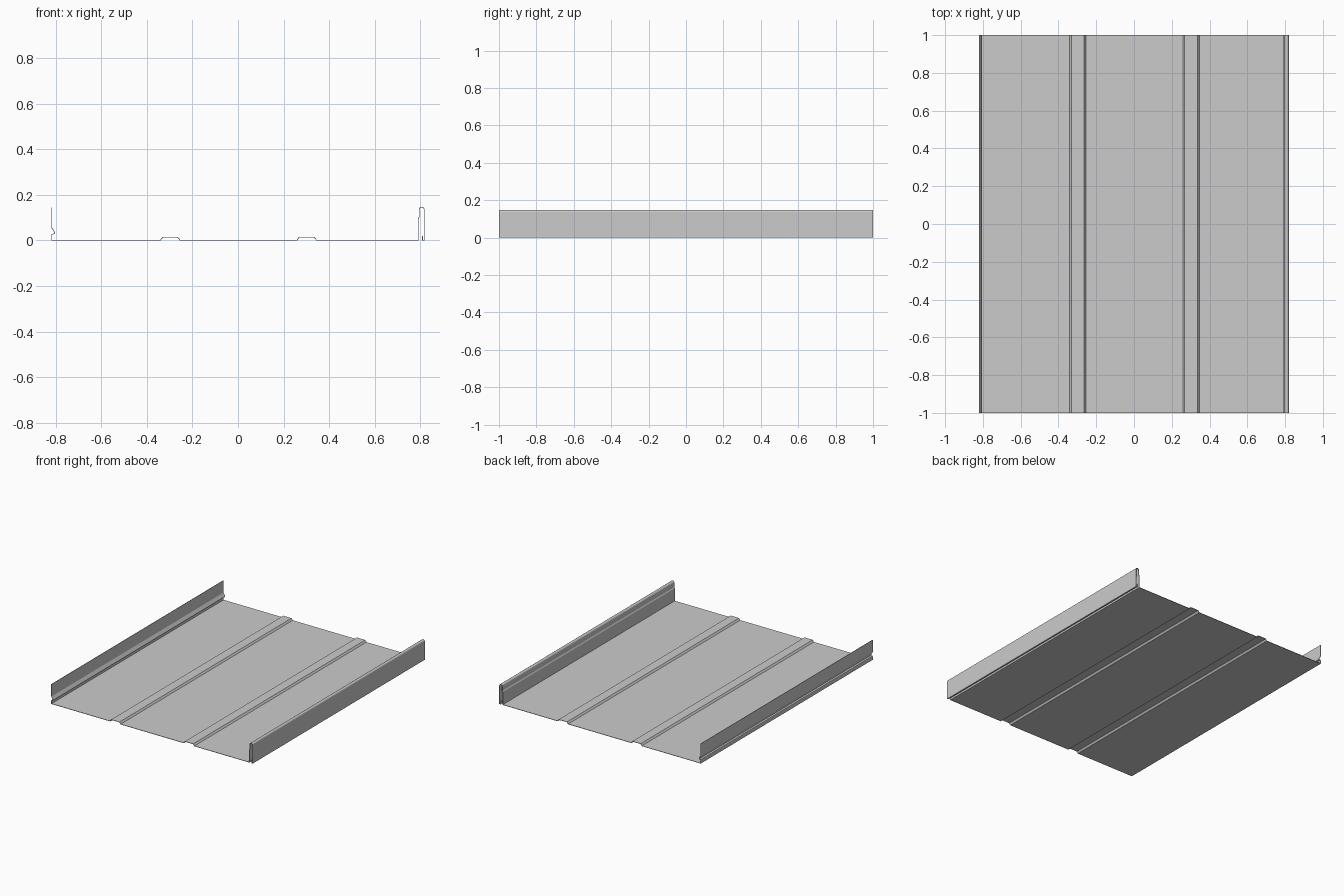
import bpy, bmesh, math

if "Cube" in bpy.data.objects:
    bpy.data.objects.remove(bpy.data.objects["Cube"])

T = 0.003          # sheet thickness
H = T / 2          # the centre line sits half a thickness off the ground


def rib(cx):
    """Shallow stiffening rib across the pan."""
    return [(cx - 0.043, H), (cx - 0.033, 0.0145), (cx + 0.033, 0.0145), (cx + 0.043, H)]


def arc(cx, cz, r, a0, a1, n):
    """Points on a circular bend, angles in degrees."""
    return [(cx + r * math.cos(math.radians(a0 + (a1 - a0) * i / n)),
             cz + r * math.sin(math.radians(a0 + (a1 - a0) * i / n))) for i in range(n + 1)]


# left upright leg with its inward snap groove
left_leg = [(-0.8185, 0.146), (-0.8185, 0.056), (-0.806, 0.036), (-0.806, 0.030),
            (-0.8175, 0.027), (-0.8185, 0.024), (-0.8185, H)]

# flat pan with two ribs
pan = rib(-0.298) + rib(0.302)

# right seam: riser with small step, rounded top, outer leg and hem turned up inside
right_seam = [(0.792, H), (0.792, 0.095), (0.7965, 0.103)]
right_seam += arc(0.8075, 0.1355, 0.011, 180, 0, 8)
right_seam += [(0.8185, H), (0.8105, H), (0.8105, 0.020)]

profile = left_leg + pan + right_seam

# sweep the folded profile along the panel length
bm = bmesh.new()
verts = [bm.verts.new((x, -1, z)) for x, z in profile]
edges = [bm.edges.new(pair) for pair in zip(verts, verts[1:])]
swept = bmesh.ops.extrude_edge_only(bm, edges=edges)["geom"]
bmesh.ops.translate(bm, vec=(0, 2, 0),
                    verts=[v for v in swept if isinstance(v, bmesh.types.BMVert)])
bmesh.ops.recalc_face_normals(bm, faces=bm.faces)
mesh = bpy.data.meshes.new("roof_panel")
bm.to_mesh(mesh)
bm.free()
panel = bpy.data.objects.new("roof_panel", mesh)
bpy.context.collection.objects.link(panel)

# give the sheet its thickness, keeping the folded faces flat shaded
solid = panel.modifiers.new("sheet_thickness", "SOLIDIFY")
solid.thickness = T
solid.offset = 0
solid.use_even_offset = True
